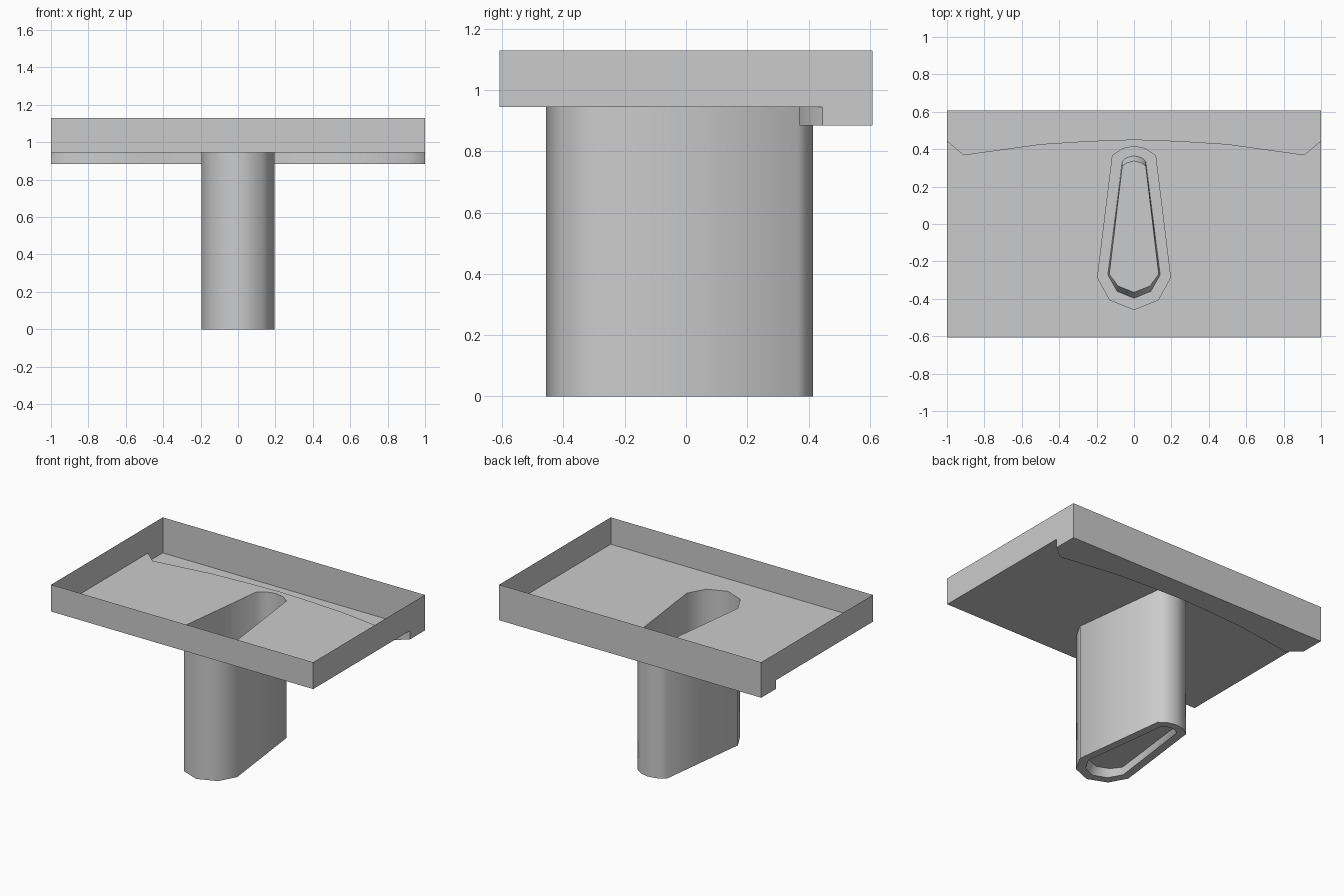
import bpy, bmesh, math

cube = bpy.data.objects.get("Cube")
if cube:
    bpy.data.objects.remove(cube, do_unlink=True)

grey = bpy.data.materials.new("plain_grey")
grey.use_nodes = True
colour = (0.6, 0.6, 0.6, 1)
grey.diffuse_color = colour
grey.node_tree.nodes["Principled BSDF"].inputs["Base Color"].default_value = colour

# Main dimensions
W, D = 1.0, 0.608
TOP, FLOOR, LIP = 1.13, 0.945, 0.885
BUMP = 0.05

# Half outlines, running from front centre to back centre
stem = [(0, -.457), (.13, -.405), (.195, -.287), (.115, .365), (.06, .403), (0, .415)]
rim = [(0, -.397), (.09, -.36), (.14, -.272), (.063, .335), (.04, .355), (0, .365)]
crown = [(0, -.365), (.085, -.332), (.132, -.268), (.063, .31), (.04, .327), (0, .337)]
# Front edge of the sunken strip, from side to centre
step = [(W, .445), (.91, .37), (.5, .427), (.25, .443), (0, .452)]


def at(points, z):
    return [(x, y, z) for x, y in points]


def strip(lower, upper):
    """Quads joining two matching rows of points."""
    return [[lower[i], lower[i + 1], upper[i + 1], upper[i]] for i in range(len(lower) - 1)]


def half_shell(name, faces):
    """Builds the +x half from faces, mirrors it and shades it."""
    bm = bmesh.new()
    for face in faces:
        bm.faces.new([bm.verts.new(p) for p in face])
    bmesh.ops.remove_doubles(bm, verts=bm.verts, dist=1e-4)
    bmesh.ops.recalc_face_normals(bm, faces=bm.faces)
    mesh = bpy.data.meshes.new(name)
    bm.to_mesh(mesh)
    bm.free()
    mesh.materials.append(grey)
    obj = bpy.data.objects.new(name, mesh)
    bpy.context.collection.objects.link(obj)
    bpy.ops.object.select_all(action='DESELECT')
    obj.select_set(True)
    bpy.context.view_layer.objects.active = obj
    obj.modifiers.new("mirror", 'MIRROR')
    bpy.ops.object.modifier_apply(modifier="mirror")
    bpy.ops.object.shade_smooth_by_angle(angle=math.radians(49))
    return obj


# Tray walls: front, side with a dropped rear corner, back
half_shell("tray_walls", [
    [(0, -D, FLOOR), (W, -D, FLOOR), (W, -D, TOP), (0, -D, TOP)],
    [(W, -D, FLOOR), (W, step[0][1], FLOOR), (W, step[0][1], LIP),
     (W, D, LIP), (W, D, TOP), (W, -D, TOP)],
    [(W, D, LIP), (0, D, LIP), (0, D, TOP), (W, D, TOP)],
])

# Floor with the stem opening, the step and the sunken rear strip
half_shell("tray_floor", [
    at([(0, -D), (W, -D)] + step + stem[::-1], FLOOR),
    *strip(at(step, LIP), at(step, FLOOR)),
    at(step[::-1] + [(W, D), (0, D)], LIP),
])

# Hollow stem with a foot rim and a raised centre
half_shell("hollow_stem", [
    *strip(at(stem, 0), at(stem, FLOOR)),
    *strip(at(stem, 0), at(rim, 0)),
    *strip(at(rim, 0), at(crown, BUMP)),
    at(crown, BUMP),
])
